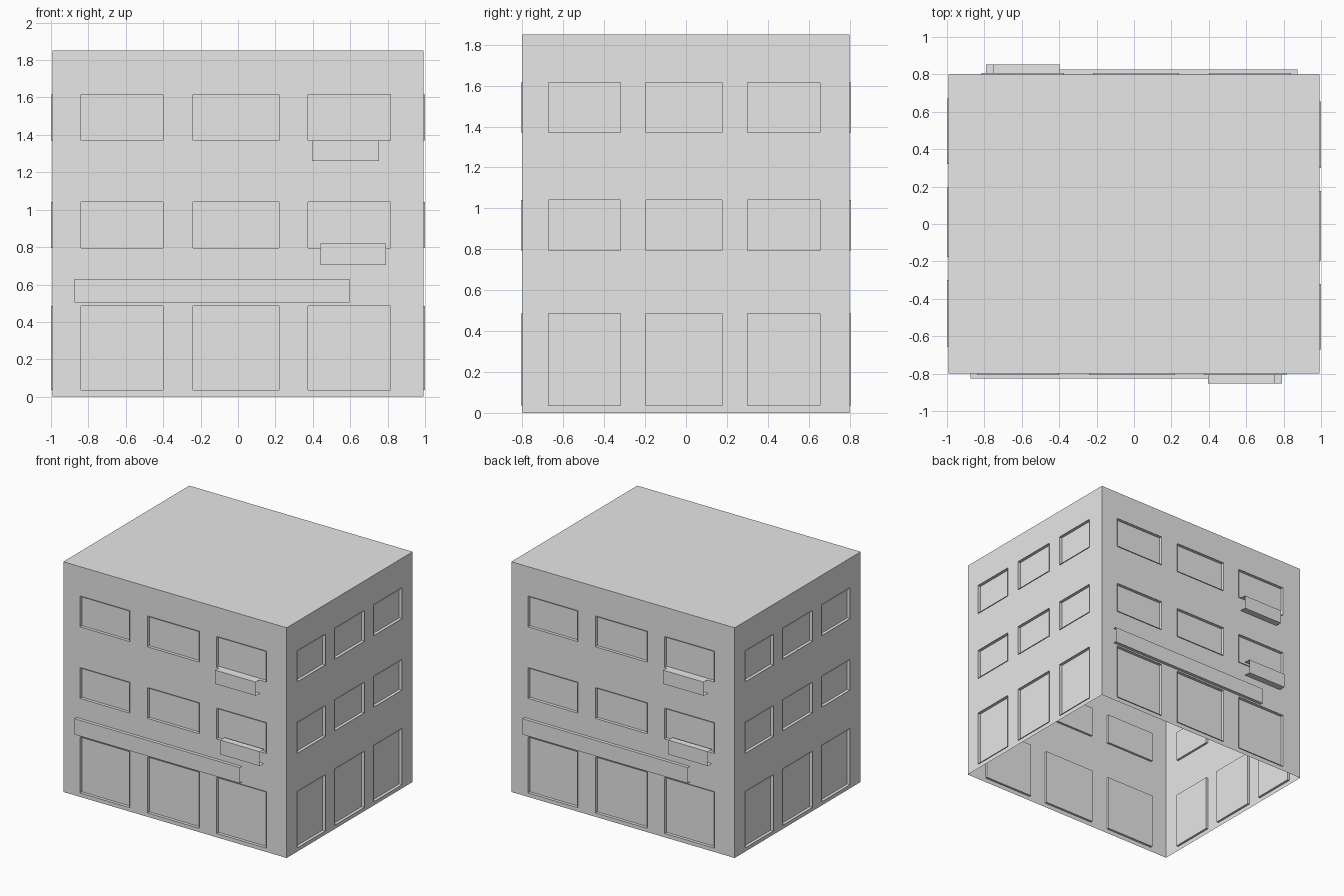
import bpy, bmesh, math
from mathutils import Matrix

if "Cube" in bpy.data.objects:
    bpy.data.objects.remove(bpy.data.objects["Cube"])

HX, HY, H = 0.993, 0.80, 1.85
LIP, RECESS = 0.007, 0.018
ROWS = [(0.035, 0.485), (0.795, 1.04), (1.37, 1.615)]
LONG_COLS = [(-0.84, -0.40), (-0.24, 0.22), (0.375, 0.815)]
SHORT_COLS = [(-0.672, -0.32), (-0.195, 0.176), (0.30, 0.655)]

grey = bpy.data.materials.new("plain grey")
grey.diffuse_color = (0.8, 0.8, 0.8, 1)
grey.use_nodes = True
grey.node_tree.nodes["Principled BSDF"].inputs["Base Color"].default_value = grey.diffuse_color


def quad(bm, pts):
    bm.faces.new([bm.verts.new(p) for p in pts])


def finish(bm, name):
    bmesh.ops.remove_doubles(bm, verts=bm.verts, dist=1e-5)
    bmesh.ops.recalc_face_normals(bm, faces=bm.faces)
    me = bpy.data.meshes.new(name)
    bm.to_mesh(me)
    bm.free()
    me.materials.append(grey)
    ob = bpy.data.objects.new(name, me)
    bpy.context.collection.objects.link(ob)
    return ob


def side_wall(bm, half, dist, cols, turn):
    # flat wall sheet with window openings
    rot = Matrix.Rotation(turn, 3, 'Z')
    us = [-half] + [v for c in cols for v in c] + [half]
    zs = [0] + [v for r in ROWS for v in r] + [H]
    for i in range(len(us) - 1):
        for j in range(len(zs) - 1):
            if i % 2 and j % 2:
                continue
            a, b, c, d = us[i], us[i + 1], zs[j], zs[j + 1]
            quad(bm, [rot @ Matrix.Translation((0, 0, 0)).to_3x3() @ p for p in vecs(a, b, c, d, -dist)])


def vecs(a, b, c, d, y):
    from mathutils import Vector
    return [Vector(p) for p in ((a, y, c), (b, y, c), (b, y, d), (a, y, d))]


def window_trays(bm, dist, cols, turn):
    # shallow trays: a recessed pane with a thin rim just proud of the wall
    rot = Matrix.Rotation(turn, 3, 'Z')
    for a, b in cols:
        for c, d in ROWS:
            outer = [rot @ p for p in vecs(a, b, c, d, -dist - LIP)]
            inner = [rot @ p for p in vecs(a, b, c, d, -dist + RECESS)]
            quad(bm, inner)
            for k in range(4):
                n = (k + 1) % 4
                quad(bm, [outer[k], outer[n], inner[n], inner[k]])


def channel(name, x0, x1, z0, z1, depth, turn):
    # open-ended channel: top, front and underside
    bm = bmesh.new()
    prof = [(-HY, z0), (-HY - depth, z0), (-HY - depth, z1), (-HY, z1)]
    for (ya, za), (yb, zb) in zip(prof, prof[1:]):
        quad(bm, [(x0, ya, za), (x1, ya, za), (x1, yb, zb), (x0, yb, zb)])
    bm.transform(Matrix.Rotation(turn, 4, 'Z'))
    finish(bm, name)


# walls and windows, each pair turned half round
shell, panes = bmesh.new(), bmesh.new()
for turn in (0, math.pi):
    side_wall(shell, HX, HY, LONG_COLS, turn)
    side_wall(shell, HY, HX, SHORT_COLS, turn + math.pi / 2)
    window_trays(panes, HY, LONG_COLS, turn)
    window_trays(panes, HX, SHORT_COLS, turn + math.pi / 2)

# flat roof
quad(shell, [(-HX, -HY, H), (HX, -HY, H), (HX, HY, H), (-HX, HY, H)])
finish(shell, "building_shell")
finish(panes, "windows")

# shop signboard and two window boxes on front and back
for side, turn in (("front", 0), ("back", math.pi)):
    channel(side + "_signboard", -0.875, 0.595, 0.503, 0.63, 0.026, turn)
    channel(side + "_upper_box", 0.395, 0.755, 1.26, 1.37, 0.053, turn)
    channel(side + "_lower_box", 0.44, 0.79, 0.705, 0.82, 0.053, turn)
